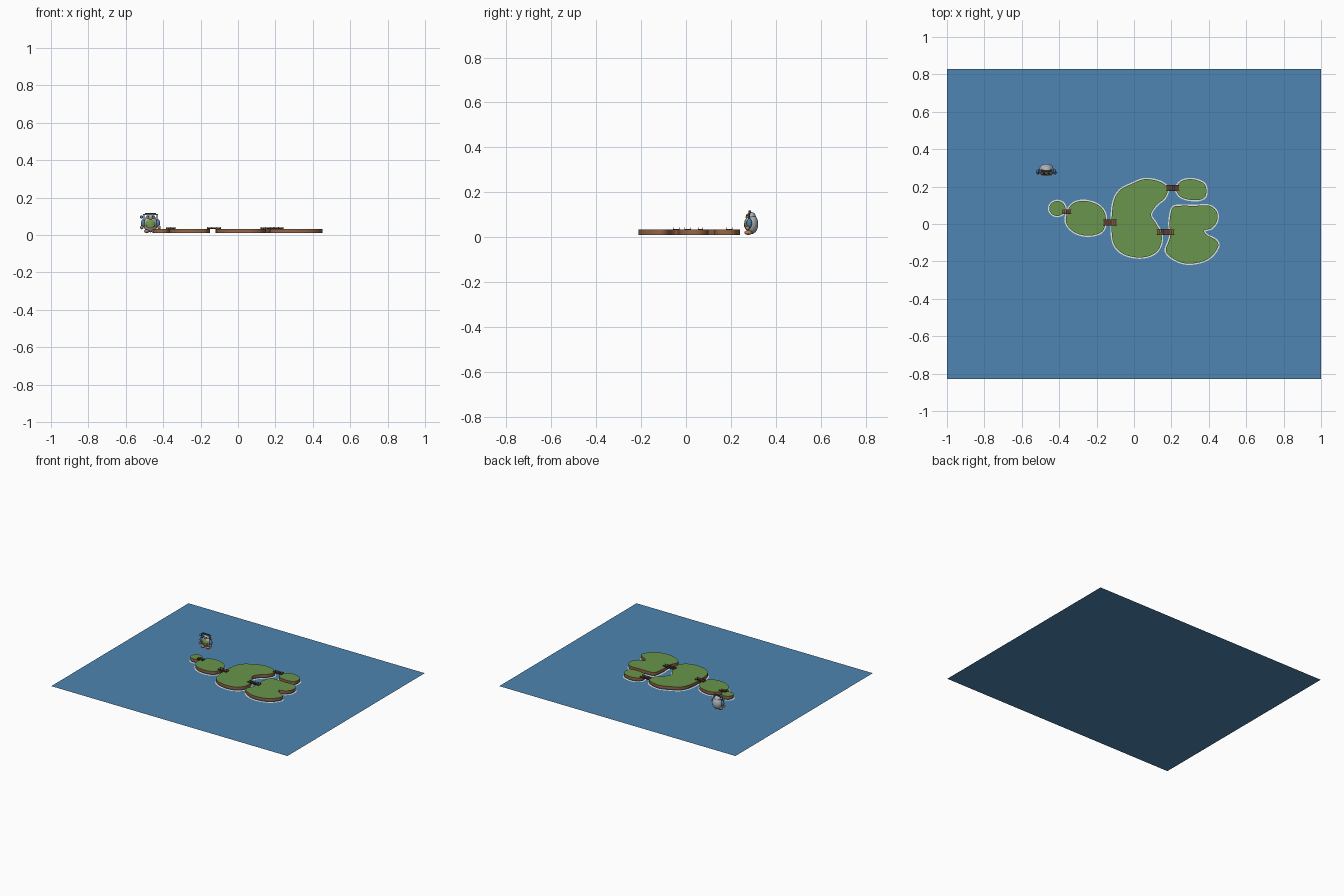
import bpy, bmesh, math
from mathutils import Vector

if "Cube" in bpy.data.objects:
    bpy.data.objects.remove(bpy.data.objects["Cube"])


def mat(name, r, g, b):
    m = bpy.data.materials.new(name)
    m.diffuse_color = (r, g, b, 1)
    m.use_nodes = True
    m.node_tree.nodes["Principled BSDF"].inputs["Base Color"].default_value = m.diffuse_color
    return m


WATER = mat("water_blue", 0.075, 0.235, 0.44)
GRASS = mat("grass_green", 0.14, 0.30, 0.072)
CLIFF = mat("earth_brown", 0.30, 0.13, 0.06)
FOAM = mat("foam_white", 0.80, 0.84, 0.80)
PLANK = mat("plank_brown", 0.12, 0.045, 0.025)
RAIL = mat("rail_dark", 0.05, 0.035, 0.028)
GREY = mat("fur_grey", 0.42, 0.46, 0.50)
BLUE = mat("cloth_blue", 0.08, 0.22, 0.42)
GREEN = mat("cloth_green", 0.16, 0.32, 0.07)
TAN = mat("skin_tan", 0.45, 0.22, 0.11)


def finish(bm, name, mats, smooth=False):
    bmesh.ops.recalc_face_normals(bm, faces=bm.faces[:])
    me = bpy.data.meshes.new(name)
    bm.to_mesh(me)
    bm.free()
    for m in mats:
        me.materials.append(m)
    if smooth:
        for p in me.polygons:
            p.use_smooth = True
    ob = bpy.data.objects.new(name, me)
    bpy.context.collection.objects.link(ob)
    return ob


def add_box(bm, c, s):
    r = bmesh.ops.create_cube(bm, size=1)
    for v in r["verts"]:
        v.co = Vector((c[i] + v.co[i] * s[i] for i in range(3)))


def box(name, c, s, m):
    bm = bmesh.new()
    add_box(bm, c, s)
    return finish(bm, name, [m])


def ball(name, c, r, m, seg=16):
    bm = bmesh.new()
    bmesh.ops.create_uvsphere(bm, u_segments=seg, v_segments=seg // 2 + 2, radius=1)
    for v in bm.verts:
        v.co = Vector((c[i] + v.co[i] * r[i] for i in range(3)))
    return finish(bm, name, [m], True)


def spline(pts, n=6):
    """Closed smooth outline through a few points."""
    out, k = [], len(pts)
    for i in range(k):
        a, b, c, d = (Vector(pts[(i + j) % k]) for j in (-1, 0, 1, 2))
        for s in range(n):
            t = s / n
            out.append(0.5 * (2 * b + (c - a) * t + (2 * a - 5 * b + 4 * c - d) * t * t
                              + (3 * b - a - 3 * c + d) * t ** 3))
    return out


def grow(line, d):
    k, out = len(line), []
    for i in range(k):
        t = (line[(i + 1) % k] - line[i - 1]).normalized()
        out.append(line[i] + Vector((-t.y, t.x)) * d)  # outlines run clockwise
    return out


def island(name, pts):
    line = spline(pts)
    bm = bmesh.new()
    lo = [bm.verts.new((p.x, p.y, 0.01)) for p in line]
    hi = [bm.verts.new((p.x, p.y, 0.033)) for p in line]
    bm.faces.new(hi)
    bm.faces.new(lo)
    for i in range(len(line)):
        j = (i + 1) % len(line)
        bm.faces.new((lo[i], lo[j], hi[j], hi[i])).material_index = 1
    finish(bm, name, [GRASS, CLIFF])
    # surf line on the water
    bm = bmesh.new()
    a = [bm.verts.new((p.x, p.y, 0.003)) for p in grow(line, -0.004)]
    b = [bm.verts.new((p.x, p.y, 0.003)) for p in grow(line, 0.007)]
    for i in range(len(line)):
        j = (i + 1) % len(line)
        bm.faces.new((a[i], a[j], b[j], b[i]))
    finish(bm, name + "_foam", [FOAM])


# water sheet
bm = bmesh.new()
bm.faces.new([bm.verts.new((x, y, 0)) for x, y in
              ((-1, -0.83), (1, -0.83), (1, 0.83), (-1, 0.83))])
finish(bm, "water", [WATER])

# islands
island("main_island", [
    (0.06, 0.24), (0.14, 0.225), (0.18, 0.19), (0.165, 0.14), (0.12, 0.10), (0.09, 0.05),
    (0.115, 0.005), (0.148, -0.06), (0.135, -0.13), (0.085, -0.17), (0.01, -0.178),
    (-0.065, -0.155), (-0.11, -0.10), (-0.12, 0), (-0.11, 0.115), (-0.075, 0.18), (-0.01, 0.215)])
island("north_island", [
    (0.305, 0.24), (0.37, 0.22), (0.387, 0.18), (0.375, 0.14), (0.325, 0.127),
    (0.255, 0.142), (0.225, 0.185), (0.25, 0.226)])
island("east_island", [
    (0.205, 0.085), (0.245, 0.097), (0.325, 0.097), (0.40, 0.098), (0.442, 0.065),
    (0.443, 0.015), (0.415, -0.022), (0.375, -0.035), (0.39, -0.06), (0.437, -0.085),
    (0.45, -0.12), (0.412, -0.175), (0.35, -0.205), (0.27, -0.21), (0.20, -0.18),
    (0.17, -0.14), (0.193, -0.07), (0.19, 0.01)])
island("west_island", [
    (-0.257, 0.123), (-0.19, 0.10), (-0.153, 0.05), (-0.158, -0.02), (-0.19, -0.052),
    (-0.257, -0.062), (-0.325, -0.04), (-0.364, 0.012), (-0.35, 0.08), (-0.315, 0.115)])
island("west_islet", [(-0.41 + 0.043 * math.sin(i * math.pi / 4),
                       0.083 + 0.04 * math.cos(i * math.pi / 4)) for i in range(8)])


# bridges: planks, posts and two rails
def bridge(name, x0, x1, y, w):
    n = max(5, round((x1 - x0) / 0.01))
    step = (x1 - x0) / n
    bm = bmesh.new()
    for i in range(n):
        add_box(bm, (x0 + (i + 0.5) * step, y, 0.0345), (step * 0.85, w, 0.003))
    finish(bm, name + "_planks", [PLANK])
    bm = bmesh.new()
    for s in (-1, 1):
        yy = y + s * w * 0.46
        add_box(bm, ((x0 + x1) / 2, yy, 0.0405), (x1 - x0, 0.002, 0.0015))
        add_box(bm, ((x0 + x1) / 2, yy, 0.032), (x1 - x0, 0.003, 0.003))
        for i in range(n // 2 + 1):
            add_box(bm, (x0 + (x1 - x0) * i / (n // 2), yy, 0.037), (0.0025, 0.0025, 0.011))
    finish(bm, name + "_rails", [RAIL])


bridge("islet_bridge", -0.385, -0.335, 0.065, 0.022)
bridge("west_bridge", -0.165, -0.092, 0.008, 0.03)
bridge("north_bridge", 0.172, 0.242, 0.193, 0.03)
bridge("east_bridge", 0.122, 0.215, -0.043, 0.03)

# little creature standing in the water
CX, CY = -0.468, 0.29
ball("body", (CX, CY + 0.002, 0.058), (0.038, 0.03, 0.044), GREY, 24)
ball("belly", (CX, CY - 0.012, 0.058), (0.029, 0.019, 0.03), GREEN)
ball("head", (CX, CY, 0.093), (0.026, 0.021, 0.019), GREY)
ball("muzzle", (CX, CY - 0.018, 0.088), (0.011, 0.007, 0.007), TAN, 12)
box("hat_brim", (CX, CY - 0.006, 0.110), (0.078, 0.012, 0.006), BLUE)
box("hat_band", (CX, CY - 0.006, 0.1155), (0.06, 0.01, 0.005), RAIL)
box("belt", (CX, CY - 0.027, 0.048), (0.05, 0.008, 0.007), TAN)
for side, s in (("left", -1), ("right", 1)):
    ball(side + "_eye", (CX + s * 0.012, CY - 0.019, 0.097), (0.005, 0.004, 0.005), RAIL, 10)
    box(side + "_strap", (CX + s * 0.034, CY - 0.008, 0.09), (0.005, 0.006, 0.04), RAIL)
    ball(side + "_arm", (CX + s * 0.04, CY - 0.008, 0.062), (0.011, 0.012, 0.022), BLUE, 12)
    ball(side + "_hand", (CX + s * 0.046, CY - 0.016, 0.04), (0.009, 0.009, 0.01), TAN, 12)
    ball(side + "_foot", (CX + s * 0.02, CY - 0.012, 0.02), (0.014, 0.018, 0.01), TAN, 12)
ball("lifted_paw", (CX - 0.048, CY - 0.008, 0.096), (0.008, 0.008, 0.009), BLUE, 12)
